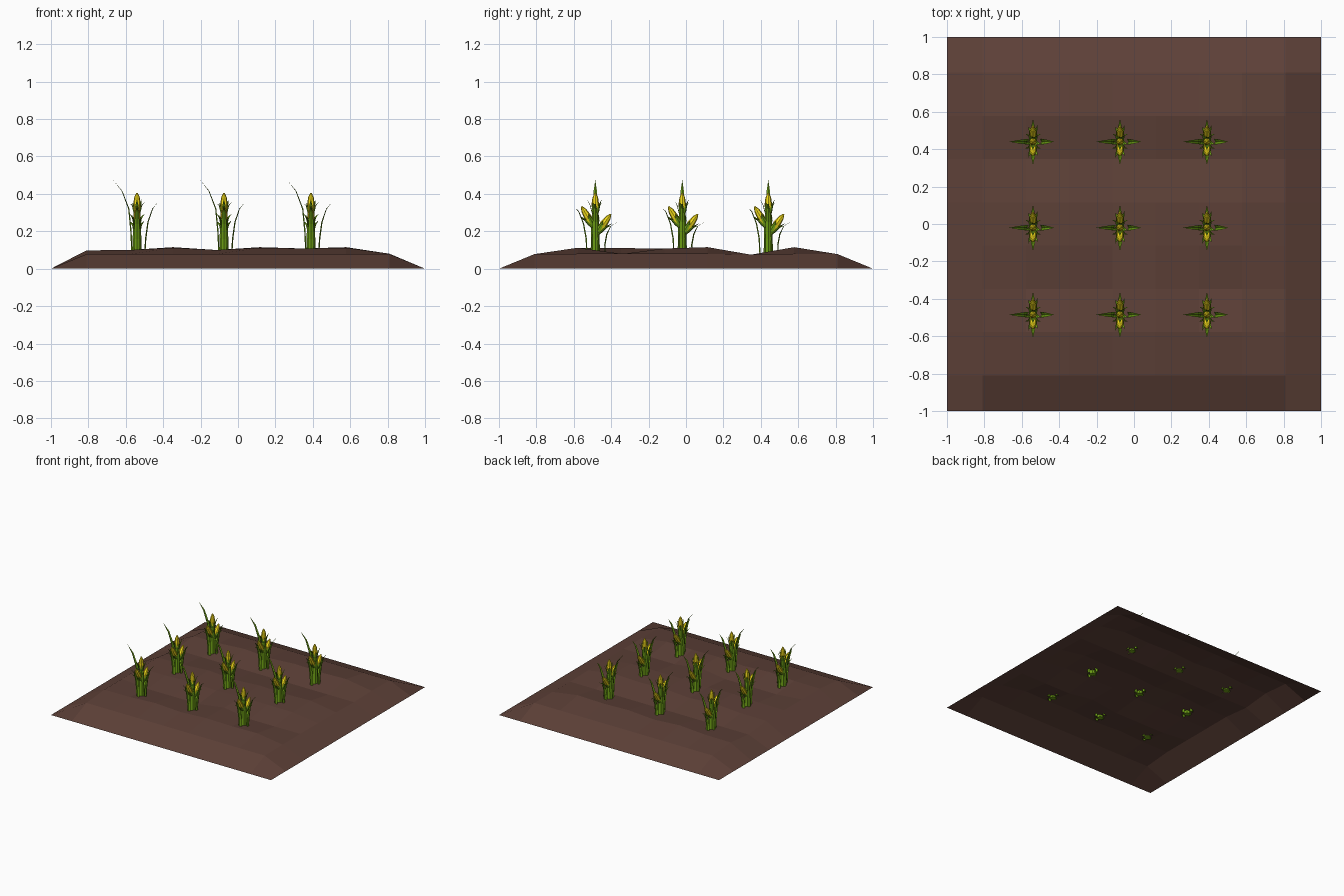
import bpy, bmesh, math
from mathutils import Vector

if "Cube" in bpy.data.objects:
    bpy.data.objects.remove(bpy.data.objects["Cube"])


def material(name, rgb):
    m = bpy.data.materials.new(name)
    m.diffuse_color = (*rgb, 1)
    m.use_nodes = True
    m.node_tree.nodes["Principled BSDF"].inputs["Base Color"].default_value = m.diffuse_color
    return m


SOIL = material("soil_brown", (0.11, 0.052, 0.039))
GREEN = material("leaf_green", (0.16, 0.36, 0.008))
YELLOW = material("corn_yellow", (0.88, 0.70, 0.01))


def to_mesh(bm, name, mat):
    me = bpy.data.meshes.new(name)
    bm.to_mesh(me)
    bm.free()
    me.materials.append(mat)
    return me


def place(mesh, name, loc=(0, 0, 0)):
    ob = bpy.data.objects.new(name, mesh)
    ob.location = loc
    bpy.context.collection.objects.link(ob)
    return ob


def tube(bm, base, direction, profile, sides):
    """Lathe a (radius, distance) profile about an axis."""
    d = Vector(direction).normalized()
    rot = d.to_track_quat('Z', 'Y')
    rings = []
    for r, h in profile:
        rings.append([bm.verts.new(Vector(base) + rot @ Vector(
            (r * math.cos(math.tau * i / sides), r * math.sin(math.tau * i / sides), h)))
            for i in range(sides)])
    for a, b in zip(rings, rings[1:]):
        for i in range(sides):
            k = (i + 1) % sides
            bm.faces.new((a[i], a[k], b[k], b[i]))
    bm.faces.new(rings[0][::-1])
    bm.faces.new(rings[-1])


def blade(bm, path, widths, side, out, fold):
    """Folded pointed leaf: three verts across, ending in a tip."""
    side, out = Vector(side), Vector(out)
    rows = []
    for p, w in zip(path[:-1], widths):
        p = Vector(p)
        edge = -out * fold * w
        rows.append([bm.verts.new(q) for q in (p - side * w + edge, p, p + side * w + edge)])
    tip = bm.verts.new(path[-1])
    for a, b in zip(rows, rows[1:]):
        for i in (0, 1):
            bm.faces.new((a[i], a[i + 1], b[i + 1], b[i]))
    for i in (0, 1):
        bm.faces.new((rows[-1][i], rows[-1][i + 1], tip))


# Soil bed: open sheet with sloping rim and gentle furrows
axis = [-1] + [-0.81 + 1.62 * i / 7 for i in range(8)] + [1]
row_z = [.078, .112, .11, .108, .115, .075, .115, .078]
col_z = [.098, .10, .115, .10, .115, .108, .115, .08]
dips = {(2, 3), (3, 3), (4, 3), (6, 3), (7, 3)}
bm = bmesh.new()
grid = []
for j, y in enumerate(axis):
    line = []
    for i, x in enumerate(axis):
        rim = i in (0, 9) or j in (0, 9)
        z = 0 if rim else min(row_z[j - 1], col_z[i - 1])
        if (i, j) in dips:
            z = .078
        line.append(bm.verts.new((x, y, z)))
    grid.append(line)
for j in range(9):
    for i in range(9):
        bm.faces.new((grid[j][i], grid[j][i + 1], grid[j + 1][i + 1], grid[j + 1][i]))
place(to_mesh(bm, "soil_bed", SOIL), "soil_bed")

# Stalk
bm = bmesh.new()
tube(bm, (0, 0, .08), (0, 0, 1), [(.025, 0), (.022, .13), (.017, .24)], 8)
stalk = to_mesh(bm, "stalk", GREEN)

# Four long leaves: (direction, path of outward distance and height)
bm = bmesh.new()
leaf_data = [
    ((-1, 0), [(.030, .08), (.036, .20), (.047, .32), (.082, .415), (.128, .475)]),
    ((1, 0), [(.045, .08), (.050, .16), (.062, .25), (.085, .32), (.113, .357)]),
    ((0, -1), [(.048, .08), (.052, .16), (.066, .24), (.090, .305), (.124, .342)]),
    ((0, 1), [(.055, .08), (.055, .13), (.065, .185), (.085, .228), (.122, .252)])]
for (dx, dy), pts in leaf_data:
    blade(bm, [(dx * r, dy * r, z) for r, z in pts], [.014, .016, .014, .009],
          (-dy, dx, 0), (dx, dy, 0), .45)
leaves = to_mesh(bm, "leaves", GREEN)

# Three cobs, each wrapped in pointed husk leaves
cobs, husks = bmesh.new(), bmesh.new()
cob_data = [((0, 0, .285), (0, 0, 1), .12),
            ((0, -.010, .225), (0, -.062, .105), .125),
            ((0, .010, .190), (0, .075, .105), .125)]
for base, d, length in cob_data:
    tube(cobs, base, d, [(.010, 0), (.018, length * .25), (.020, length * .5),
                         (.015, length * .8), (.004, length)], 8)
    rot = Vector(d).normalized().to_track_quat('Z', 'Y')
    for k in range(5):
        a = math.tau * k / 5 + .3
        out = Vector((math.cos(a), math.sin(a), 0))
        side = rot @ Vector((-out.y, out.x, 0))
        reach = .72 if k % 2 else .58
        path = [Vector(base) + rot @ (out * r + Vector((0, 0, h * length)))
                for r, h in ((.011, -.08), (.022, .2), (.028, .42), (.043, reach))]
        blade(husks, path, [.008, .012, .009], side, rot @ out, .35)
cob_mesh = to_mesh(cobs, "cobs", YELLOW)
husk_mesh = to_mesh(husks, "husks", GREEN)

# Nine identical plants in a three by three grid
n = 0
for y in (-.485, -.02, .44):
    for x in (-.54, -.075, .39):
        n += 1
        for mesh in (stalk, leaves, cob_mesh, husk_mesh):
            place(mesh, f"{mesh.name}_{n}", (x, y, 0))
